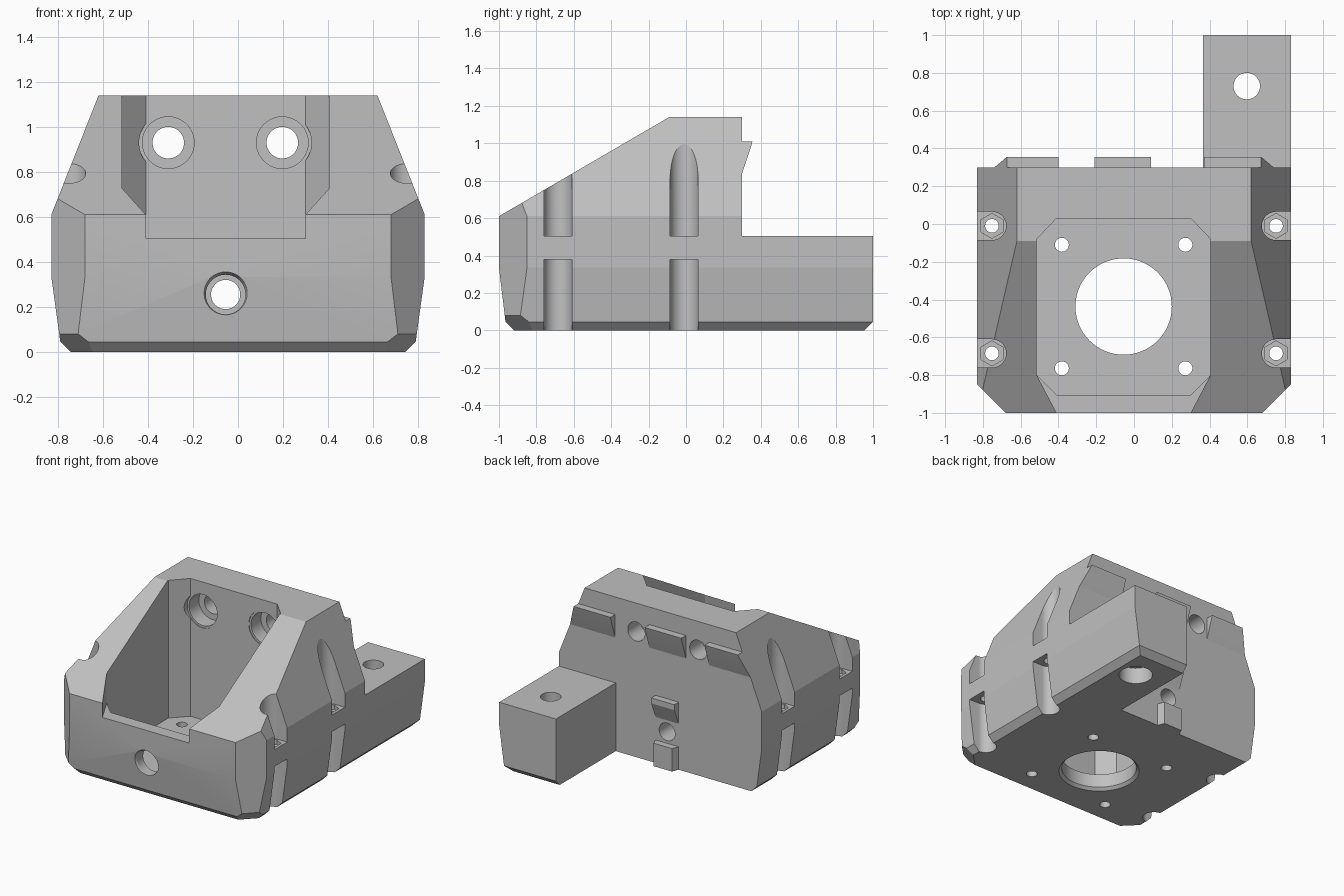
import bpy, bmesh, math
from mathutils import Vector, Matrix

if "Cube" in bpy.data.objects:
    bpy.data.objects.remove(bpy.data.objects["Cube"], do_unlink=True)

grey = bpy.data.materials.new("plain grey plastic")
grey.use_nodes = True
colour = (0.53, 0.53, 0.53, 1)
grey.diffuse_color = colour
grey.node_tree.nodes["Principled BSDF"].inputs["Base Color"].default_value = colour


def make(name, bm):
    bmesh.ops.recalc_face_normals(bm, faces=bm.faces)
    mesh = bpy.data.meshes.new(name)
    bm.to_mesh(mesh)
    bm.free()
    mesh.materials.append(grey)
    ob = bpy.data.objects.new(name, mesh)
    bpy.context.collection.objects.link(ob)
    return ob


def hull(name, points):
    bm = bmesh.new()
    for p in points:
        bm.verts.new(p)
    bmesh.ops.convex_hull(bm, input=bm.verts)
    bmesh.ops.dissolve_limit(bm, angle_limit=0.01, verts=bm.verts, edges=bm.edges)
    return make(name, bm)


def block(name, lo, hi, planes):
    """Box trimmed by planes given as (point, outward normal)."""
    bm = bmesh.new()
    bmesh.ops.create_cube(bm, size=1)
    for v in bm.verts:
        v.co = [lo[i] if v.co[i] < 0 else hi[i] for i in range(3)]
    for point, normal in planes:
        bmesh.ops.bisect_plane(bm, geom=bm.verts[:] + bm.edges[:] + bm.faces[:], dist=1e-5,
                               plane_co=point, plane_no=normal, clear_outer=True)
        bmesh.ops.holes_fill(bm, edges=[e for e in bm.edges if e.is_boundary])
    return make(name, bm)


def prism(points, z0, z1):
    bm = bmesh.new()
    face = bm.faces.new([bm.verts.new((x, y, z0)) for x, y in points])
    up = bmesh.ops.extrude_face_region(bm, geom=[face])["geom"]
    for v in up:
        if isinstance(v, bmesh.types.BMVert):
            v.co.z = z1
    return make("cutter", bm)


def tube(start, end, r1, r2=None, sides=64):
    a, b = Vector(start), Vector(end)
    bm = bmesh.new()
    turn = (b - a).to_track_quat('Z', 'Y').to_matrix().to_4x4()
    bmesh.ops.create_cone(bm, cap_ends=True, segments=sides, radius1=r1, radius2=r2 or r1,
                          depth=(b - a).length, matrix=Matrix.Translation((a + b) / 2) @ turn)
    return make("cutter", bm)


def cut(ob, cutter):
    cutter.hide_render = True
    mod = ob.modifiers.new("cut", 'BOOLEAN')
    mod.operation, mod.solver, mod.object = 'DIFFERENCE', 'EXACT', cutter
    bpy.context.view_layer.objects.active = ob
    bpy.ops.object.modifier_apply(modifier=mod.name)
    bpy.data.objects.remove(cutter, do_unlink=True)


# Outer profiles, as distance outward against height
side = [(.745, 0), (.79, .045), (.83, .335), (.83, .61), (.62, 1.14)]
front = [(.92, 0), (.965, .045), (1, .335), (1, .61), (.09, 1.14)]


def profile_planes(profile, direction):
    d = Vector(direction)
    return [(d * a + Vector((0, 0, z)), d * (w - z) + Vector((0, 0, a - b)))
            for (a, z), (b, w) in zip(profile, profile[1:])]


planes = profile_planes(side, (1, 0, 0)) + profile_planes(side, (-1, 0, 0))
planes += profile_planes(front, (0, -1, 0))
for s in (1, -1):
    planes.append(((s * .68, -1, 0), (s, -1, 0)))
    planes.append(((s * .68, -1, .08), (s, -1, -1.41)))

# Housing with its octagonal pocket and front opening
housing = block("motor_housing", (-1.2, -1.2, 0), (1.2, .3, 1.14), planes)
cut(housing, prism([(-.515, -.8), (-.41, -.905), (.3, -.905), (.405, -.8),
                    (.405, -.08), (.3, .03), (-.41, .03), (-.515, -.08)], .12, 2))
cut(housing, prism([(-.515, -.8), (-.41, -1), (-.41, -1.2), (.3, -1.2), (.3, -1),
                    (.405, -.8), (.2, -.5), (-.3, -.5)], .505, 2))

# Floor: shaft opening and four screw holes
cx, cy = -.055, -.437
cut(housing, tube((cx, cy, -.1), (cx, cy, .2), .255))
cut(housing, tube((cx, cy, -.02), (cx, cy, .02), .295, .255))
for sx in (-1, 1):
    for sy in (-1, 1):
        x, y = cx + sx * .327, cy + sy * .327
        cut(housing, tube((x, y, -.1), (x, y, .2), .037, sides=32))

# Rear wall: two counterbored holes
for x in (-.31, .197):
    cut(housing, tube((x, -.25, .93), (x, .035, .93), .13))
    cut(housing, tube((x, 0, .93), (x, .15, .93), .115))
    cut(housing, tube((x, .1, .93), (x, .5, .93), .07))

# Low screw passage from front to rear
cut(housing, tube((cx, -1.2, .255), (cx, .13, .255), .088))
cut(housing, tube((cx, -1.03, .255), (cx, -.975, .255), .115, .088))
cut(housing, tube((cx, .1, .255), (cx, .5, .255), .065))

# Side screw channels with nut seats
for s in (-1, 1):
    for y in (-.685, -.01):
        arc = [math.pi * (.5 + i / 28) for i in range(29)]
        outline = [(s * (.752 + .075 * math.cos(t)), y + .075 * math.sin(t)) for t in arc]
        outline += [(s * 1.2, y - .075), (s * 1.2, y + .075)]
        cut(housing, prism(outline, .505, 2))
        cut(housing, prism(outline, -.2, .38))
        x = s * .752
        cut(housing, tube((x, y, .47), (x, y, .55), .066, sides=6))
        cut(housing, tube((x, y, .3), (x, y, .6), .036, sides=32))

# Rear arm
arm_planes = profile_planes(side[:4], (1, 0, 0)) + [((0, .955, 0), (0, 1, -1))]
arm = block("mounting_arm", (.365, .3, 0), (1.2, 1, .505), arm_planes)
cut(arm, tube((.597, .73, -.1), (.597, .73, .7), .07))
cut(arm, tube((.597, .73, -.1), (.597, .73, .12), .115))

# Rear clips; the outer two follow the sloping sides
lip = [(.3, .84), (.35, .99), (.355, 1.01), (.3, 1.01)]


def slope_x(z):
    return .62 + .21 * (1.14 - z) / .53


parts = [housing, arm]
parts.append(hull("left_rear_clip", [(x, y, z) for y, z in lip for x in (.37, slope_x(z))]))
parts.append(hull("right_rear_clip", [(x, y, z) for y, z in lip for x in (-.4, -slope_x(z))]))
parts.append(hull("middle_rear_clip", [(x, y, z) for y, z in lip for x in (-.21, .09)]))
tab = [(.3, .34), (.35, .46), (.35, .5), (.3, .5)]
parts.append(hull("upper_rear_tab", [(x, y, z) for y, z in tab for x in (-.15, .04)]))
parts.append(hull("lower_rear_tab", [(x, y, z) for z in (0, .17) for x, y in
                                     ((-.15, .3), (-.13, .35), (.02, .35), (.04, .3))]))

# Smooth only the round walls
bpy.ops.object.select_all(action='DESELECT')
for ob in parts:
    ob.select_set(True)
bpy.context.view_layer.objects.active = housing
bpy.ops.object.shade_smooth_by_angle(angle=math.radians(7))
